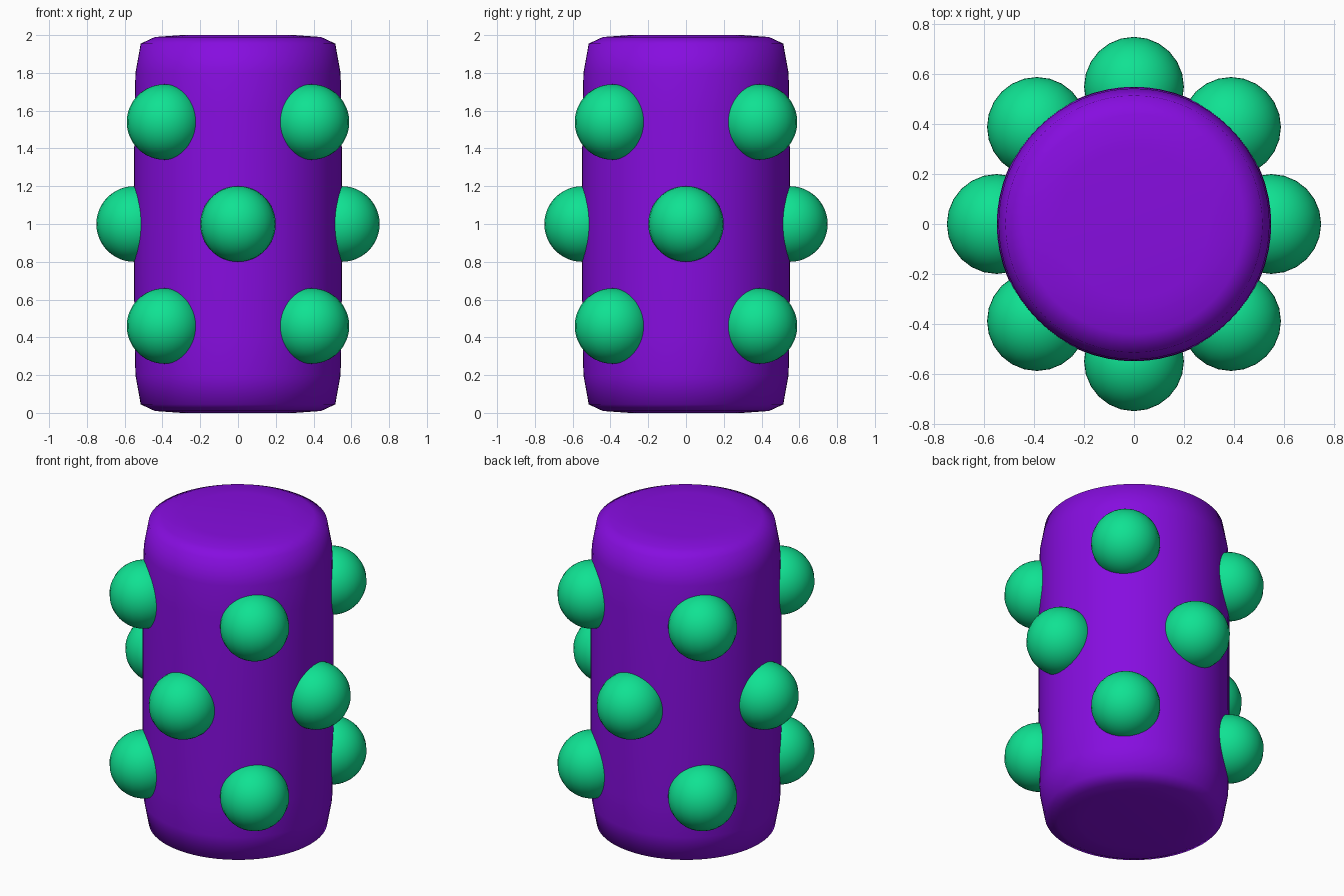
import bpy, bmesh, math

if "Cube" in bpy.data.objects:
    bpy.data.objects.remove(bpy.data.objects["Cube"])


def material(name, rgb):
    m = bpy.data.materials.new(name)
    m.diffuse_color = (*rgb, 1)
    m.use_nodes = True
    m.node_tree.nodes["Principled BSDF"].inputs["Base Color"].default_value = m.diffuse_color
    return m


purple = material("purple", (0.24, 0.004, 0.74))
green = material("green", (0.005, 0.76, 0.29))


def finish(bm, name, mat):
    for f in bm.faces:
        f.smooth = True
    bmesh.ops.recalc_face_normals(bm, faces=bm.faces)
    me = bpy.data.meshes.new(name)
    bm.to_mesh(me)
    bm.free()
    me.materials.append(mat)
    ob = bpy.data.objects.new(name, me)
    bpy.context.collection.objects.link(ob)
    return ob


# Body: rounded cylinder, lathed from a profile mirrored about mid height
half = [(0.0, 2.0), (0.3, 2.0), (0.44, 1.99), (0.515, 1.955),
        (0.543, 1.8), (0.548, 1.6), (0.55, 1.3)]
profile = half + [(r, 2 - z) for r, z in reversed(half)]
bm = bmesh.new()
verts = [bm.verts.new((r, 0, z)) for r, z in profile]
edges = [bm.edges.new(p) for p in zip(verts, verts[1:])]
bmesh.ops.spin(bm, geom=verts + edges, cent=(0, 0, 0), axis=(0, 0, 1),
               angle=math.tau, steps=64, use_merge=True)
bmesh.ops.remove_doubles(bm, verts=bm.verts, dist=1e-4)
finish(bm, "body", purple)


# Bumps: three staggered rings of four balls half sunk into the body
def bump_ring(name, z, start):
    for i in range(4):
        a = math.radians(start + 90 * i)
        bm = bmesh.new()
        bmesh.ops.create_uvsphere(bm, u_segments=24, v_segments=24, radius=0.2)
        ob = finish(bm, f"{name}_{i + 1}", green)
        ob.location = (0.55 * math.cos(a), 0.55 * math.sin(a), z)


bump_ring("lower_bump", 0.46, 45)
bump_ring("middle_bump", 1.0, 0)
bump_ring("upper_bump", 1.54, 45)
